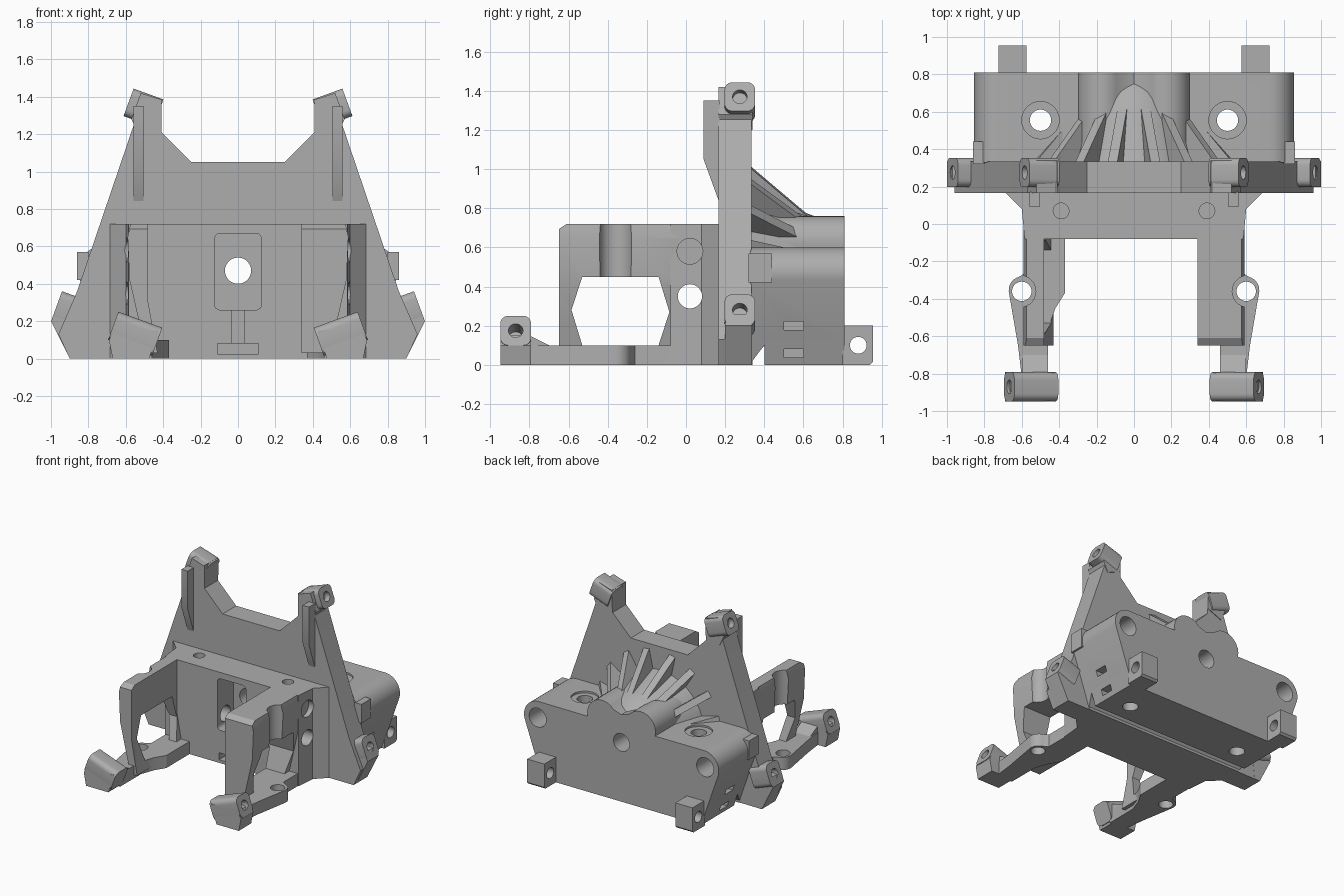
import bpy, bmesh, math
from mathutils import Matrix, Vector

cube = bpy.data.objects.get("Cube")
if cube:
    bpy.data.objects.remove(cube)

mat = bpy.data.materials.new("plain_grey")
mat.use_nodes = True
GREY = (0.42, 0.42, 0.42, 1)
mat.diffuse_color = GREY
mat.node_tree.nodes["Principled BSDF"].inputs["Base Color"].default_value = GREY

parts = []
AXES = {"x": lambda p, d: (d, p[0], p[1]),
        "y": lambda p, d: (p[0], d, p[1]),
        "z": lambda p, d: (p[0], p[1], d)}


def finish(name, bm, matrix=None, side=1, cutter=False):
    if matrix:
        bm.transform(matrix)
    if side < 0:
        bm.transform(Matrix.Diagonal((-1, 1, 1, 1)))
    bmesh.ops.recalc_face_normals(bm, faces=bm.faces)
    mesh = bpy.data.meshes.new(name)
    bm.to_mesh(mesh)
    bm.free()
    ob = bpy.data.objects.new(name, mesh)
    bpy.context.collection.objects.link(ob)
    if cutter:
        ob.hide_render = True
    else:
        mesh.materials.append(mat)
        parts.append(ob)
    return ob


def prism(name, pts, axis, a, b, matrix=None, side=1, cutter=False):
    """Extrude a flat outline along an axis from a to b."""
    bm = bmesh.new()
    lo = [bm.verts.new(AXES[axis](p, a)) for p in pts]
    hi = [bm.verts.new(AXES[axis](p, b)) for p in pts]
    bm.faces.new(lo)
    bm.faces.new(hi)
    n = len(pts)
    for i in range(n):
        j = (i + 1) % n
        bm.faces.new((lo[i], lo[j], hi[j], hi[i]))
    return finish(name, bm, matrix, side, cutter)


def arc(cx, cy, r, a0, a1, n=10):
    angles = [math.radians(a0 + (a1 - a0) * i / n) for i in range(n + 1)]
    return [(cx + r * math.cos(t), cy + r * math.sin(t)) for t in angles]


def circle(cx, cy, r, n=28):
    return arc(cx, cy, r, 0, 360, n)[:-1]


def rect(x0, y0, x1, y1):
    return [(x0, y0), (x1, y0), (x1, y1), (x0, y1)]


def round_rect(x0, y0, x1, y1, r):
    return (arc(x1 - r, y1 - r, r, 0, 90, 6) + arc(x0 + r, y1 - r, r, 90, 180, 6)
            + arc(x0 + r, y0 + r, r, 180, 270, 6) + arc(x1 - r, y0 + r, r, 270, 360, 6))


def mirrored(half):
    return half + [(-x, z) for x, z in reversed(half) if x > 0]


def cut(targets, pts, axis, a, b, matrix=None, side=1):
    """Subtract an extruded outline and bake the result."""
    tool = prism("cutter", pts, axis, a, b, matrix, side, cutter=True)
    for ob in targets:
        mod = ob.modifiers.new("cut", "BOOLEAN")
        mod.operation, mod.solver, mod.object = "DIFFERENCE", "EXACT", tool
        deps = bpy.context.evaluated_depsgraph_get()
        baked = bpy.data.meshes.new_from_object(ob.evaluated_get(deps))
        ob.modifiers.clear()
        ob.data = baked
    bpy.data.objects.remove(tool)


# Upright tower plate with the notched top
tower = prism("tower_plate", mirrored([
    (0, 0), (0.9, 0), (0.96, 0.13), (0.86, 0.36), (0.53, 1.33), (0.41, 1.39),
    (0.41, 1.21), (0.25, 1.05), (0, 1.05)]), "y", 0.165, 0.335)

# Rear gearbox housing with rounded ends and twin humps
housing = prism("rear_housing", mirrored(
    [(0, 0), (0.7, 0), (0.74, 0.12)] + arc(0.725, 0.47, 0.13, -15, 90)
    + arc(0.17, 0.63, 0.13, -14, 140) + [(0, 0.69)]), "y", 0.33, 0.81)

# Domed core behind the tower
bm = bmesh.new()
profile = [(0.32, 0), (0.32, 0.4), (0.6, 0.31), (0.67, 0.285), (0.75, 0.22), (0.75, 0)]
loop = [bm.verts.new((0, y, 0.47 + r)) for y, r in profile]
edges = [bm.edges.new(pair) for pair in zip(loop, loop[1:])]
bmesh.ops.spin(bm, geom=loop + edges, cent=(0, 0, 0.47), axis=(0, 1, 0),
               angle=math.tau, steps=40, use_merge=True)
bmesh.ops.remove_doubles(bm, verts=bm.verts, dist=0.0005)
core = finish("dome_core", bm)

# Radial strengthening ribs fanned around the core
pivot = Matrix.Translation((0, 0, 0.47))
for angle in (12, 32, 54, 75):
    for side in (1, -1):
        prism("fan_rib", [(0.32, 0.2), (0.32, 0.56), (0.58, 0.335), (0.64, 0.285), (0.6, 0.2)],
              "x", -0.026, 0.026, pivot @ Matrix.Rotation(math.radians(angle), 4, "Y"), side)

# Crossbar in front of the tower
bar = prism("front_crossbar", rect(-0.56, 0, 0.56, 0.72), "y", -0.08, 0.17)

# Tall side legs: the left one is thicker than the right
legs = []
for name, inner, side in (("left_leg", 0.34, 1), ("right_leg", 0.48, -1)):
    low = min(inner, 0.43)
    legs.append(prism(name, [(low, 0.03), (inner, 0.3), (inner, 0.72), (0.575, 0.72), (0.59, 0.65),
                             (0.58, 0.42), (0.53, 0.2), (0.49, 0.03)], "y", -0.65, 0.17, side=side))
cut(legs, [(-0.53, 0.45), (-0.14, 0.45), (-0.085, 0.27), (-0.14, 0.1),
           (-0.53, 0.1), (-0.585, 0.28)], "x", -0.8, 0.8)
cut(legs, [(-0.7, 0.66), (-0.7, 0.8), (-0.58, 0.74)], "x", -0.8, 0.8)

flares, arms = [], []
for side in (1, -1):
    s = "left_" if side > 0 else "right_"
    # Flare joining leg to tower
    flares.append(prism(s + "leg_flare", [(0.5, 0.17), (0.69, 0.17), (0.6, 0.08), (0.585, -0.08),
                                          (0.5, -0.08)], "z", 0, 0.72, side=side))
    # Low forward arm with a screw boss
    arm = prism(s + "lower_arm", [(0.37, 0.17), (0.37, -0.37), (0.42, -0.45), (0.46, -0.56),
                                  (0.46, -0.82), (0.6, -0.82), (0.62, -0.65)]
                + arc(0.595, -0.355, 0.075, -15, 75, 8) + [(0.58, -0.26), (0.58, 0.17)],
                "z", 0, 0.1, side=side)
    cut([legs[0 if side > 0 else 1]], circle(0.61, -0.36, 0.085), "z", 0.1, 0.9, side=side)
    cut([arm], circle(0.6, -0.36, 0.052), "z", -0.1, 0.2, side=side)
    prism(s + "arm_ramp", [(-0.8, 0.05), (-0.8, 0.15), (-0.7, 0.1), (-0.7, 0.05)],
          "x", 0.46, 0.6, side=side)

    # Tilted pivot lugs: end centre x, y, z, length, half height
    for name, x, y, z, length, h in (("upper_lug", 0.585, 0.275, 1.37, 0.17, 0.078),
                                     ("lower_lug", 0.97, 0.275, 0.28, 0.16, 0.085),
                                     ("front_lug", 0.667, -0.87, 0.175, 0.25, 0.08)):
        place = Matrix.Translation((x, y, z)) @ Matrix.Rotation(math.radians(-20), 4, "Y")
        lug = prism(s + name, round_rect(-0.078, -h, 0.078, h, 0.04), "x", -length, 0, place, side)
        cut([lug], circle(0, 0, 0.037), "x", -0.12, 0.1, place, side)
    prism(s + "front_lug_foot", [(0.475, 0), (0.67, 0), (0.69, 0.1), (0.66, 0.15), (0.425, 0.15)],
          "y", -0.948, -0.792, side=side)
    prism(s + "lower_lug_foot", [(0.85, 0), (0.9, 0), (1, 0.2), (0.97, 0.26), (0.82, 0.26)],
          "y", 0.198, 0.336, side=side)
    # Shoulder behind the upper lug and gusset on the tower front
    prism(s + "upper_shoulder", [(0.41, 1.25), (0.41, 1.385), (0.52, 1.42), (0.57, 1.28), (0.53, 1.2)],
          "y", 0.165, 0.34, side=side)
    prism(s + "tower_gusset", [(0.17, 0.83), (0.09, 1.05), (0.09, 1.35), (0.17, 1.35)],
          "x", 0.505, 0.56, side=side)
    prism(s + "housing_tab", rect(0.8, 0.42, 0.86, 0.57), "y", 0.32, 0.44, side=side)

    # Rear lug with a cross hole
    rear = prism(s + "rear_lug", [(0.8, 0), (0.94, 0), (0.955, 0.015), (0.955, 0.2), (0.8, 0.2)],
                 "x", 0.575, 0.725, side=side)
    cut([rear], circle(0.88, 0.1, 0.043), "x", 0.5, 0.8, side=side)

    # Housing screw holes, end bores and nut slots
    cut([housing], circle(0.5, 0.555, 0.057), "z", -0.1, 0.9, side=side)
    cut([housing], circle(0.5, 0.555, 0.1), "z", 0.585, 0.9, side=side)
    cut([housing], circle(0.735, 0.47, 0.075), "y", 0.5, 0.9, side=side)
    for z in (0.06, 0.2):
        cut([housing], rect(0.5, z - 0.022, 0.6, z + 0.022), "x", 0.62, 0.9, side=side)
    # Crossbar top screws and upper side sockets
    cut([bar], circle(0.39, 0.07, 0.042), "z", 0.6, 0.9, side=side)
    cut([bar, flares[-1]] + legs, circle(0.39, 0.07, 0.042), "z", 0.6, 0.9, side=side)
    cut([flares[-1], legs[0 if side > 0 else 1]], circle(0.02, 0.58, 0.066), "x", 0.53, 0.9, side=side)
    arms.append(arm)

# Central window, shaft bore, lower slot, side bore and bottom groove
cut([bar], round_rect(-0.125, 0.26, 0.125, 0.67, 0.03), "y", -0.2, 0.12)
cut([bar, tower, core, housing], circle(0, 0.47, 0.07), "y", -0.3, 1)
cut([bar], rect(-0.035, 0.08, 0.035, 0.3), "y", -0.2, 0.1)
cut([bar], rect(-0.11, 0.025, 0.11, 0.08), "y", -0.2, 0.05)
cut([bar] + legs + flares, circle(0.02, 0.35, 0.062), "x", -0.9, 0.9)
cut([housing], [(0.339, -0.05), (0.4, -0.05), (0.4, 0.1), (0.339, 0.02)], "x", -1, 1)

bpy.ops.object.select_all(action="DESELECT")
for ob in parts:
    ob.select_set(True)
bpy.context.view_layer.objects.active = tower
bpy.ops.object.shade_smooth_by_angle(angle=math.radians(25))
